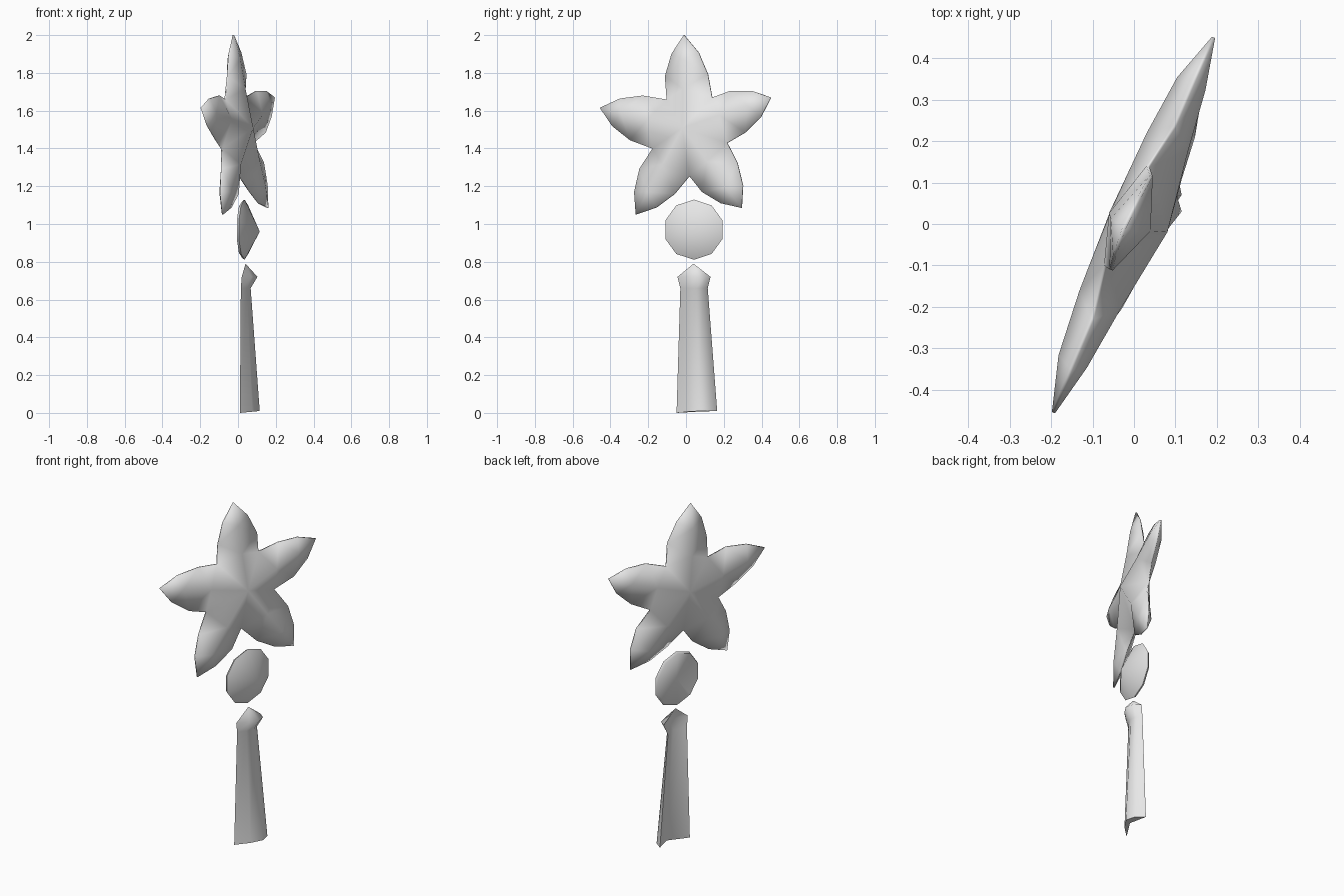
import bpy, bmesh, math
from mathutils import Vector

cube = bpy.data.objects.get("Cube")
if cube:
    bpy.data.objects.remove(cube, do_unlink=True)

grey = bpy.data.materials.new("plain_grey")
grey.use_nodes = True
grey.diffuse_color = (0.8, 0.8, 0.8, 1)
grey.node_tree.nodes["Principled BSDF"].inputs["Base Color"].default_value = (0.8, 0.8, 0.8, 1)


def finish(name, bm, angle):
    """Turn a bmesh into a smooth shaded object."""
    bmesh.ops.remove_doubles(bm, verts=bm.verts, dist=0.0005)
    bmesh.ops.recalc_face_normals(bm, faces=bm.faces)
    mesh = bpy.data.meshes.new(name)
    bm.to_mesh(mesh)
    bm.free()
    mesh.materials.append(grey)
    obj = bpy.data.objects.new(name, mesh)
    bpy.context.collection.objects.link(obj)
    bpy.ops.object.select_all(action="DESELECT")
    obj.select_set(True)
    bpy.context.view_layer.objects.active = obj
    bpy.ops.object.shade_smooth_by_angle(angle=math.radians(angle))


def loft(name, rings, start, end, angle):
    """Skin rings of points and close both ends on a centre point."""
    bm = bmesh.new()
    loops = [[bm.verts.new(p) for p in ring] for ring in rings]
    n = len(loops[0])
    for a, b in zip(loops, loops[1:]):
        for i in range(n):
            j = (i + 1) % n
            bm.faces.new((a[i], a[j], b[j], b[i]))
    for ring, tip in ((loops[0], start), (loops[-1], end)):
        v = bm.verts.new(tip)
        for i in range(n):
            bm.faces.new((ring[i], ring[(i + 1) % n], v))
    finish(name, bm, angle)


# Flower: five domed petals on a leaning plane, given as (y, z)
tips = [(-0.01, 2.0), (0.45, 1.67), (0.295, 1.085), (-0.265, 1.05), (-0.455, 1.615)]
notches = [(0.13, 1.67), (0.21, 1.43), (0.01, 1.255), (-0.185, 1.4), (-0.11, 1.66)]
tips = [Vector(p) for p in tips]
notches = [Vector(p) for p in notches]
middle = Vector((0.01, 1.505))
normal = Vector((1, -0.43, 0.055)).normalized()


def on_plane(p, height):
    y, z = p
    return Vector((0.43 * y - 0.055 * (z - 1.64), y, z)) + normal * height


bm = bmesh.new()
EDGE = 0.004
# ridge heights at the centre, inner petal and outer petal
ridges = {1: (0.075, 0.047, 0.03), -1: (0.072, 0.062, 0.045)}
for k, tip in enumerate(tips):
    for notch in (notches[k], notches[k - 1]):
        along = tip - notch
        out = Vector((along.y, -along.x)).normalized()
        if out.dot(notch - middle.lerp(tip, 0.5)) < 0:
            out = -out
        outline = [(notch, -0.022)]
        outline += [(notch + along * t + out * 0.035, 0) for t in (0.33, 0.68)]
        outline += [(tip, 0)]
        sides = []
        for s, heights in ridges.items():
            n, p1, p2, t = [bm.verts.new(on_plane(p, h + s * EDGE)) for p, h in outline]
            c, r1, r2 = [bm.verts.new(on_plane(middle.lerp(tip, f), s * h))
                         for f, h in zip((0, 0.42, 0.74), heights)]
            for face in ((c, n, r1), (r1, n, p1), (r1, p1, r2), (r2, p1, p2), (r2, p2, t)):
                bm.faces.new(face)
            sides.append((n, p1, p2, t))
        a, b = sides
        for i in range(3):
            bm.faces.new((a[i], a[i + 1], b[i + 1], b[i]))
finish("flower", bm, 75)


# Bud: ten sided disc, turned slightly, with a pointed outer face
def bud_ring(x, radius):
    ring = []
    for i in range(10):
        a = i * math.tau / 10
        side = radius * math.sin(a)
        ring.append((x + 0.2 * side, 0.042 + side, 0.97 + radius * math.cos(a)))
    return ring


loft("bud", [bud_ring(0.022, 0.15), bud_ring(0.035, 0.159)],
     (0.035, 0.042, 0.97), (0.115, 0.03, 0.96), 60)

# Stem: bowed section with a groove along its back, as (depth, width) fractions
section = [(0, 0), (0.62, 0.28), (1, 0.56), (0.88, 0.83), (0.43, 1), (0.68, 0.53)]


def stem_ring(z, x0, x1, y0, y1, lift=0.0):
    return [(x0 + (x1 - x0) * d, y0 + (y1 - y0) * w, z + lift * max(d, w)) for d, w in section]


rings = [stem_ring(0.0, 0.01, 0.115, -0.05, 0.165, 0.01),
         stem_ring(0.66, 0.015, 0.067, -0.03, 0.115),
         stem_ring(0.72, 0.02, 0.103, -0.045, 0.13)]
loft("stem", rings, (0.085, 0.06, 0.008), (0.04, 0.04, 0.79), 85)
